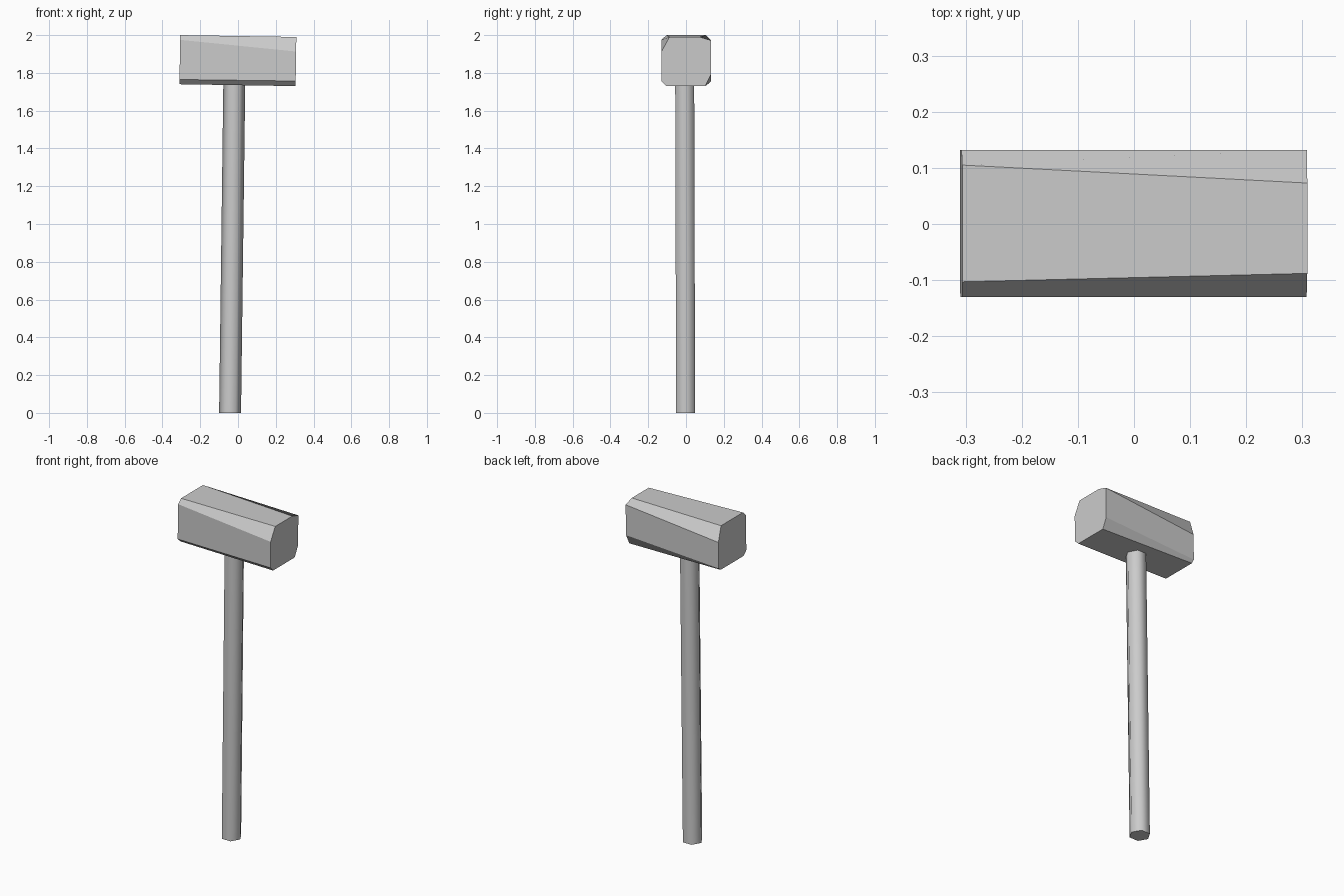
import bpy, bmesh, math
from mathutils import Vector

cube = bpy.data.objects.get("Cube")
if cube:
    bpy.data.objects.remove(cube, do_unlink=True)

grey = bpy.data.materials.new("plain grey")
grey.use_nodes = True
colour = (0.6, 0.6, 0.6, 1)
grey.diffuse_color = colour
grey.node_tree.nodes["Principled BSDF"].inputs["Base Color"].default_value = colour


def loft(name, start, end):
    """Solid between two matching rings of points, closed with flat caps."""
    bm = bmesh.new()
    a = [bm.verts.new(p) for p in start]
    b = [bm.verts.new(p) for p in end]
    n = len(a)
    for i in range(n):
        j = (i + 1) % n
        bm.faces.new((a[i], a[j], b[j], b[i]))
    bm.faces.new(a[::-1])
    bm.faces.new(b)
    bmesh.ops.recalc_face_normals(bm, faces=bm.faces)
    mesh = bpy.data.meshes.new(name)
    bm.to_mesh(mesh)
    bm.free()
    mesh.materials.append(grey)
    obj = bpy.data.objects.new(name, mesh)
    bpy.context.collection.objects.link(obj)
    return obj


def head_end(x, profile):
    """Place a (y, z) profile at one end, leaning slightly with height."""
    return [Vector((x + 0.015 * (z - 1.87), y, z)) for y, z in profile]


# Head: a block whose hand-cut corners widen and narrow along its length
right_profile = [(-0.102, 1.74), (-0.13, 1.765), (-0.13, 1.975), (-0.103, 2.0),
                 (0.105, 2.0), (0.132, 1.91), (0.132, 1.755), (0.115, 1.74)]
left_profile = [(-0.103, 1.73), (-0.13, 1.757), (-0.13, 1.913), (-0.088, 1.99),
                (0.073, 1.99), (0.132, 1.972), (0.132, 1.79), (0.102, 1.73)]
loft("hammer_head", head_end(-0.308, right_profile), head_end(0.307, left_profile))


# Handle: a slightly leaning six-sided shaft, rounded by smooth shading
def hexagon(x, y, z, radius=0.058):
    return [Vector((x + radius * math.cos(k * math.pi / 3),
                    y + radius * math.sin(k * math.pi / 3), z)) for k in range(6)]


handle = loft("handle", hexagon(-0.042, -0.002, 0), hexagon(-0.019, -0.007, 1.8))
bpy.ops.object.select_all(action="DESELECT")
handle.select_set(True)
bpy.context.view_layer.objects.active = handle
bpy.ops.object.shade_smooth_by_angle(angle=math.radians(70))
